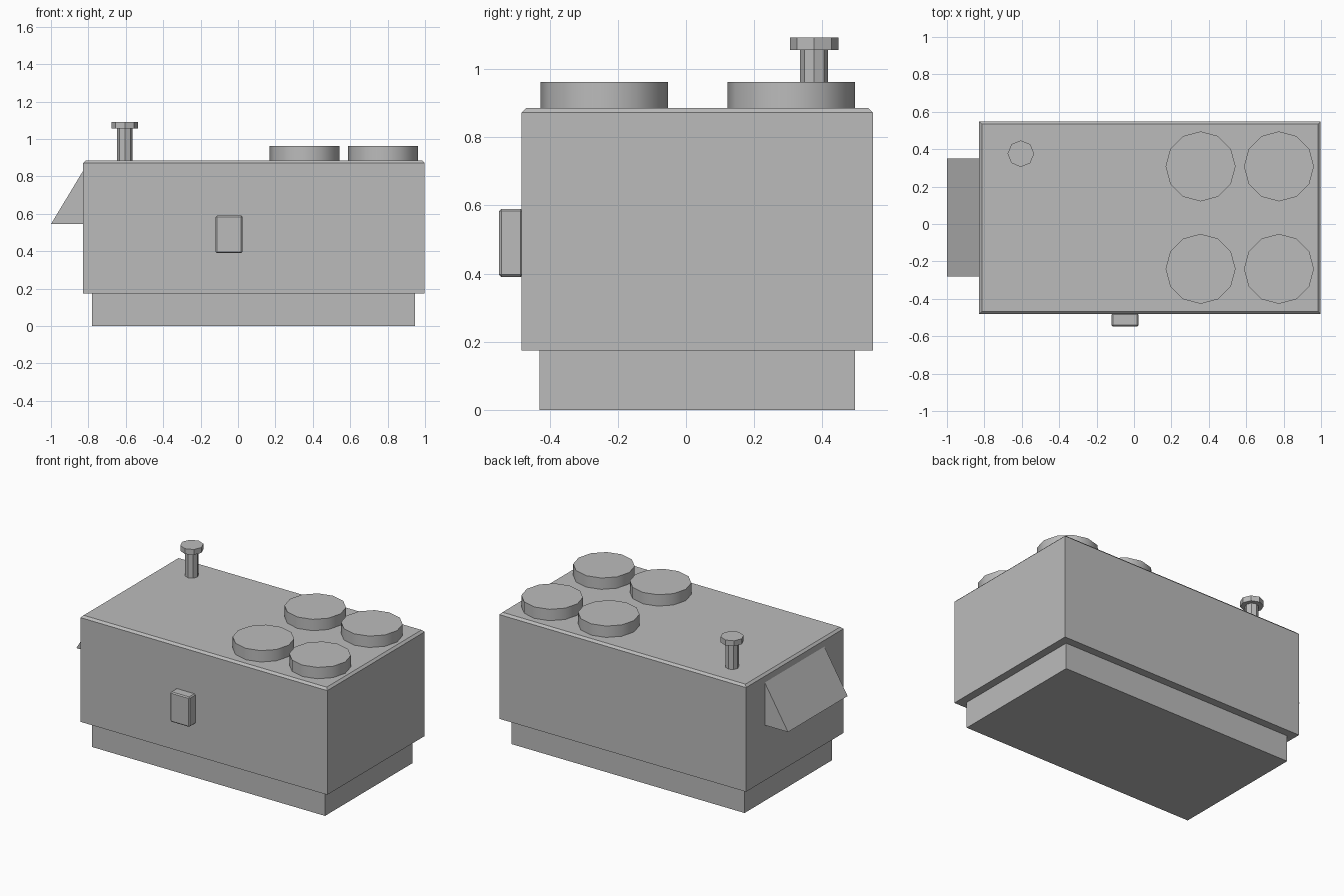
import bpy
import bmesh
from math import radians

cube = bpy.data.objects.get("Cube")
if cube:
    bpy.data.objects.remove(cube, do_unlink=True)

grey = bpy.data.materials.new("plain_grey")
grey.use_nodes = True
grey.diffuse_color = (0.5, 0.5, 0.5, 1)
grey.node_tree.nodes["Principled BSDF"].inputs["Base Color"].default_value = (0.5, 0.5, 0.5, 1)


def finish(name, bm):
    bmesh.ops.recalc_face_normals(bm, faces=bm.faces[:])
    mesh = bpy.data.meshes.new(name)
    bm.to_mesh(mesh)
    bm.free()
    mesh.materials.append(grey)
    obj = bpy.data.objects.new(name, mesh)
    bpy.context.collection.objects.link(obj)
    return obj


def box(name, lo, hi, bevel=0, top_only=False):
    bm = bmesh.new()
    bmesh.ops.create_cube(bm, size=1)
    for v in bm.verts:
        v.co = [hi[i] if v.co[i] > 0 else lo[i] for i in range(3)]
    if bevel:
        edges = [e for e in bm.edges
                 if not top_only or all(v.co.z == max(w.co.z for w in bm.verts) for v in e.verts)]
        bmesh.ops.bevel(bm, geom=edges, offset=bevel, segments=1, affect='EDGES')
    return finish(name, bm)


def cylinder(name, x, y, z0, z1, radius, sides, smooth=False):
    bm = bmesh.new()
    bmesh.ops.create_cone(bm, cap_ends=True, segments=sides,
                          radius1=radius, radius2=radius, depth=z1 - z0)
    bmesh.ops.translate(bm, verts=bm.verts[:], vec=(x, y, (z0 + z1) / 2))
    obj = finish(name, bm)
    if smooth:
        bpy.ops.object.select_all(action='DESELECT')
        obj.select_set(True)
        bpy.context.view_layer.objects.active = obj
        bpy.ops.object.shade_smooth_by_angle(angle=radians(35))
    return obj


# Recessed plinth and main housing with a chamfered top rim
box("plinth", (-0.78, -0.43, 0), (0.945, 0.495, 0.18))
box("housing", (-0.828, -0.482, 0.175), (0.998, 0.548, 0.886), 0.014, top_only=True)

# Small control box on the front
box("front_control_box", (-0.12, -0.548, 0.39), (0.024, -0.478, 0.59), 0.007)

# Four round lids on the roof
for side, x in (("right", 0.356), ("left", 0.775)):
    for end, y in (("front", -0.24), ("back", 0.308)):
        cylinder(f"roof_lid_{end}_{side}", x, y, 0.88, 0.962, 0.187, 12, smooth=True)

# Vent pipe with a wider cap
cylinder("vent_pipe", -0.605, 0.376, 0.88, 1.06, 0.041, 8)
cylinder("vent_cap", -0.605, 0.376, 1.056, 1.092, 0.071, 8)

# Sloping hood on the side wall, extruded from a triangle
bm = bmesh.new()
profile = [(-0.828, 0.83), (-1.0, 0.545), (-0.828, 0.545)]
face = bm.faces.new([bm.verts.new((x, -0.28, z)) for x, z in profile])
ext = bmesh.ops.extrude_face_region(bm, geom=[face], use_keep_orig=True)
bmesh.ops.translate(bm, vec=(0, 0.63, 0),
                    verts=[g for g in ext["geom"] if isinstance(g, bmesh.types.BMVert)])
finish("side_hood", bm)
